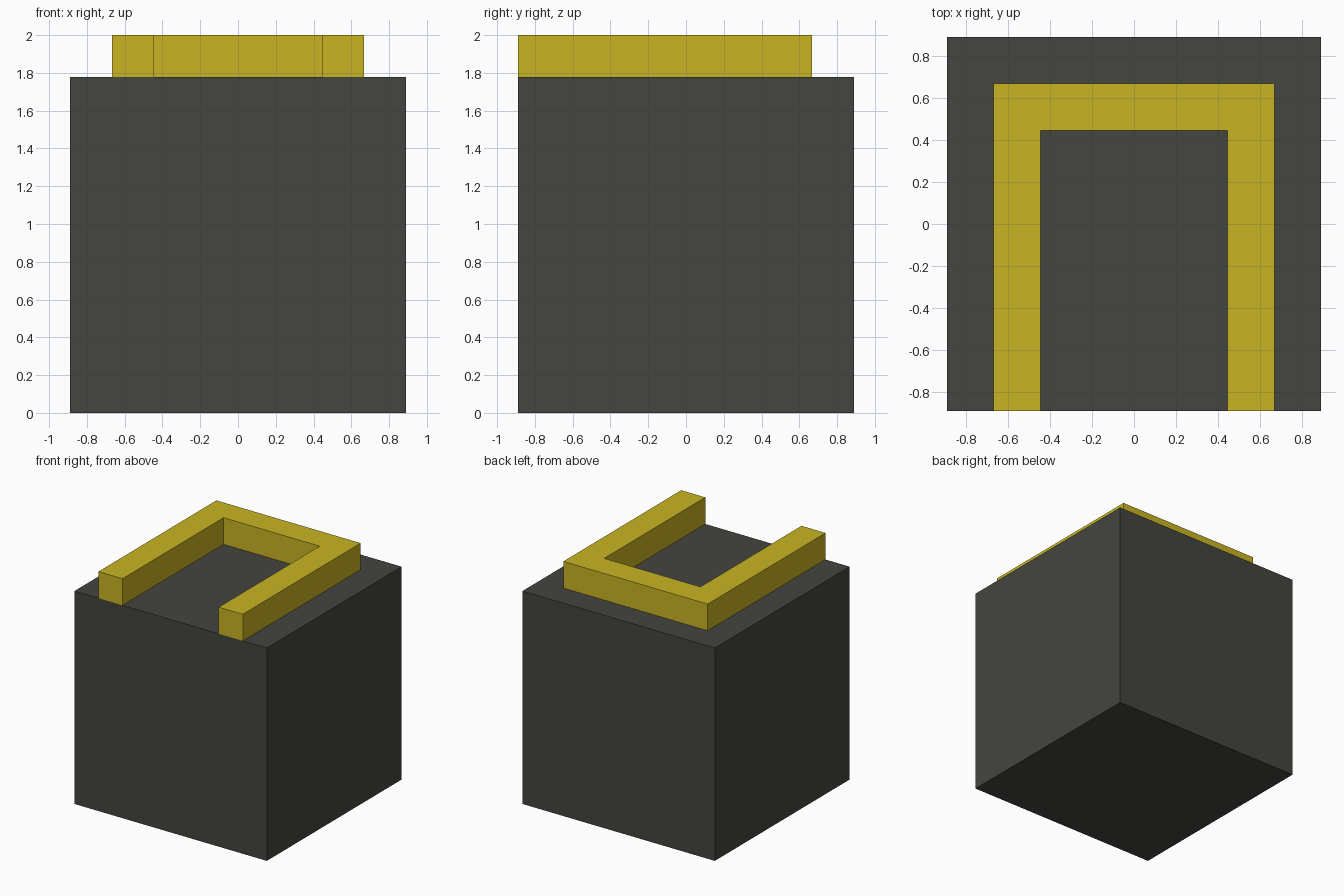
import bpy
import bmesh

if "Cube" in bpy.data.objects:
    bpy.data.objects.remove(bpy.data.objects["Cube"])

U = 2 / 9            # one block unit: body is 8 units, the rail is 1 unit thick
HALF = 4 * U
TOP = 8 * U


def material(name, rgb):
    mat = bpy.data.materials.new(name)
    mat.diffuse_color = (*rgb, 1)
    mat.use_nodes = True
    mat.node_tree.nodes["Principled BSDF"].inputs["Base Color"].default_value = mat.diffuse_color
    return mat


def prism(name, outline, z0, z1, mat):
    """Extrude a counter-clockwise xy outline from z0 up to z1."""
    bm = bmesh.new()
    base = bm.faces.new([bm.verts.new((x, y, z0)) for x, y in outline])
    ext = bmesh.ops.extrude_face_region(bm, geom=[base], use_keep_orig=True)
    top = [v for v in ext["geom"] if isinstance(v, bmesh.types.BMVert)]
    bmesh.ops.translate(bm, verts=top, vec=(0, 0, z1 - z0))
    bmesh.ops.recalc_face_normals(bm, faces=bm.faces)
    mesh = bpy.data.meshes.new(name)
    bm.to_mesh(mesh)
    bm.free()
    mesh.materials.append(mat)
    obj = bpy.data.objects.new(name, mesh)
    bpy.context.collection.objects.link(obj)
    return obj


dark_grey = material("dark_grey", (0.058, 0.058, 0.050))
yellow = material("yellow", (0.584, 0.462, 0.017))

# Cube body
prism("body", [(-HALF, -HALF), (HALF, -HALF), (HALF, HALF), (-HALF, HALF)],
      0, TOP, dark_grey)

# U-shaped rail on top, open to the front: right half mirrored to the left
right = [(2 * U, 2 * U), (2 * U, -HALF), (3 * U, -HALF), (3 * U, 3 * U)]
left = [(-x, y) for x, y in reversed(right)]
prism("top_rail", right + left, TOP, TOP + U, yellow)
